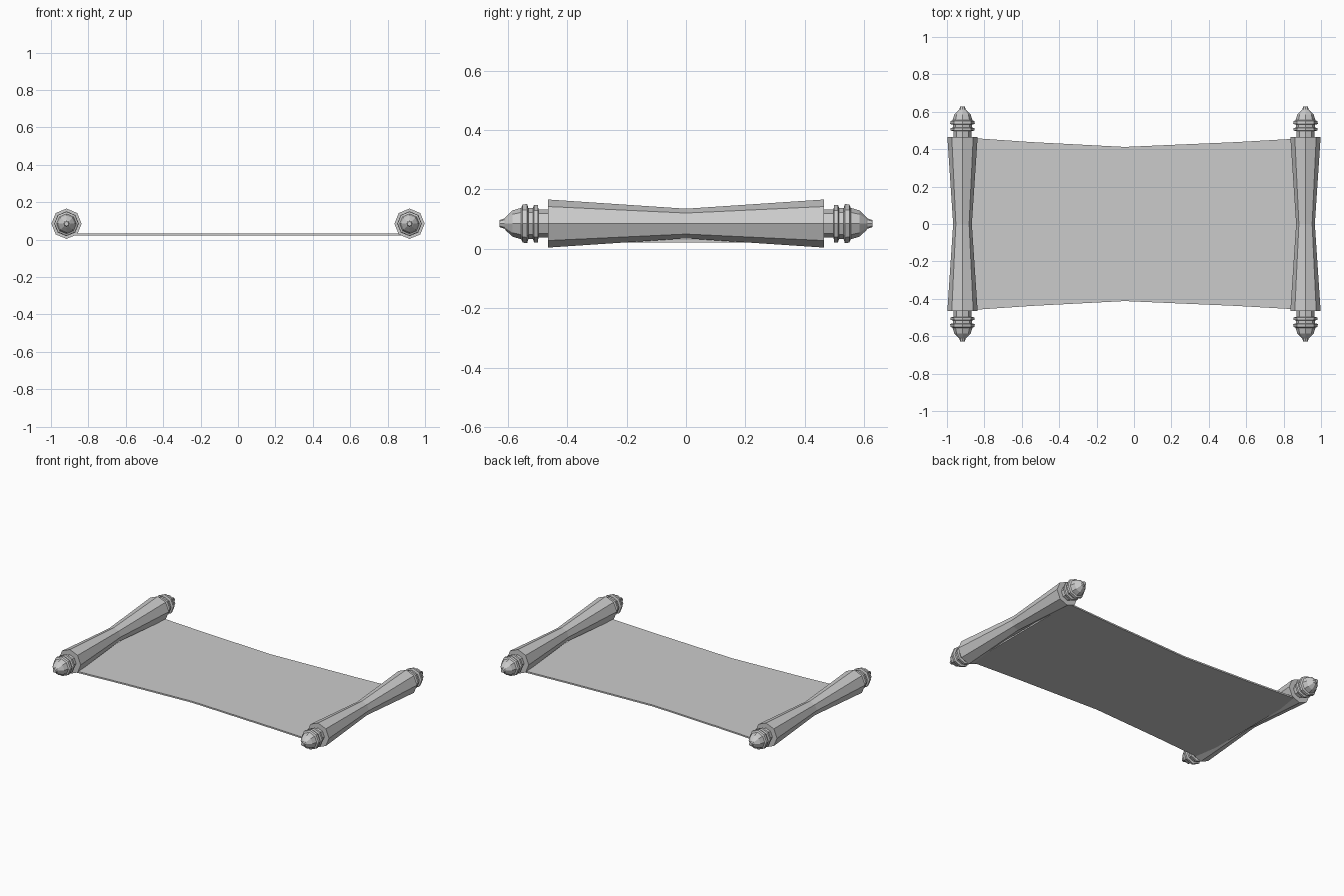
import bpy
import bmesh
from math import cos, sin, pi

cube = bpy.data.objects.get("Cube")
if cube:
    bpy.data.objects.remove(cube, do_unlink=True)

grey = bpy.data.materials.new("plain_grey")
grey.use_nodes = True
colour = (0.6, 0.6, 0.6, 1)
grey.diffuse_color = colour
grey.node_tree.nodes["Principled BSDF"].inputs["Base Color"].default_value = colour

ROD_X, ROD_Z, SIDES = 0.917, 0.085, 8


def add_object(name, bm):
    bmesh.ops.recalc_face_normals(bm, faces=bm.faces[:])
    mesh = bpy.data.meshes.new(name)
    bm.to_mesh(mesh)
    bm.free()
    mesh.materials.append(grey)
    obj = bpy.data.objects.new(name, mesh)
    bpy.context.collection.objects.link(obj)
    return obj


def lathe_y(name, profile, x):
    """Turn (y, radius) pairs into a faceted, capped solid along y."""
    bm = bmesh.new()
    rings = []
    for y, r in profile:
        rings.append([bm.verts.new((x + r * cos(2 * pi * i / SIDES), y,
                                    ROD_Z + r * sin(2 * pi * i / SIDES)))
                      for i in range(SIDES)])
    for a, b in zip(rings, rings[1:]):
        for i in range(SIDES):
            j = (i + 1) % SIDES
            bm.faces.new((a[i], a[j], b[j], b[i]))
    bm.faces.new(rings[0])
    bm.faces.new(rings[-1])
    return add_object(name, bm)


# Rolled paper, pinched at the middle, and the turned handles at both ends
roll = [(-0.465, 0.081), (0, 0.05), (0.465, 0.081)]
handle = [(0.44, 0.047), (0.497, 0.047), (0.499, 0.063), (0.512, 0.063),
          (0.516, 0.052), (0.531, 0.052), (0.535, 0.066), (0.55, 0.064),
          (0.555, 0.053), (0.585, 0.044), (0.607, 0.023), (0.612, 0.017),
          (0.628, 0.012)]
for side, x in (("left", ROD_X), ("right", -ROD_X)):
    lathe_y(side + "_roll", roll, x)
    for end, s in (("front", -1), ("back", 1)):
        lathe_y(f"{side}_{end}_handle", [(s * y, r) for y, r in handle], x)

# Unrolled sheet with a narrow waist
bm = bmesh.new()
rows = []
for x, half in ((-0.9, 0.462), (-0.55, 0.438), (-0.05, 0.412),
                (0.55, 0.438), (0.9, 0.458)):
    rows.append([bm.verts.new((x, s * half, 0.032)) for s in (-1, 1)])
for a, b in zip(rows, rows[1:]):
    bm.faces.new((a[0], b[0], b[1], a[1]))
sheet = add_object("sheet", bm)
solid = sheet.modifiers.new("thickness", 'SOLIDIFY')
solid.thickness = 0.01
solid.offset = -1
